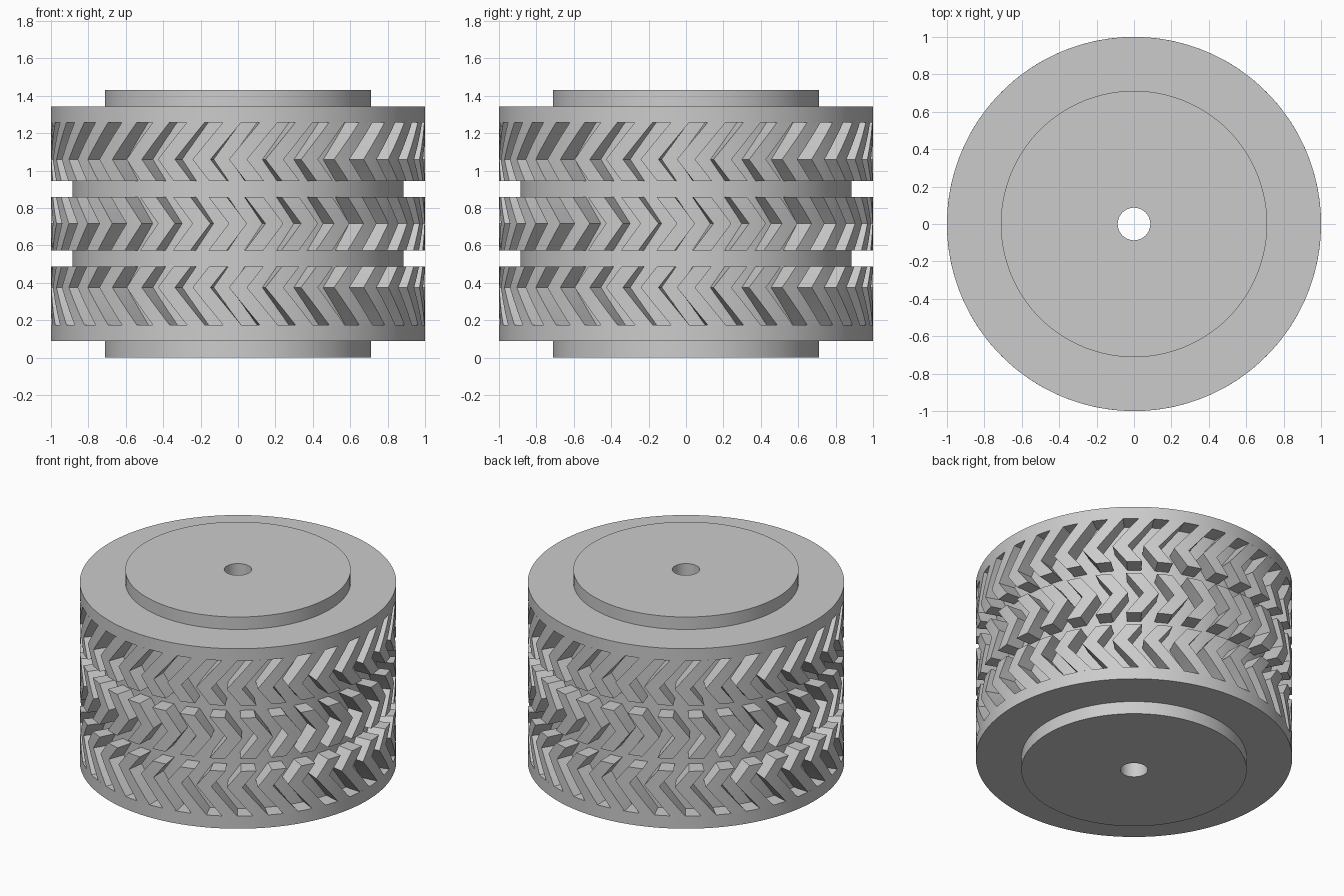
import bpy, bmesh
from math import sin, cos, radians, tau

cube = bpy.data.objects.get("Cube")
if cube:
    bpy.data.objects.remove(cube, do_unlink=True)

GREY = (0.6, 0.6, 0.6, 1)
rubber = bpy.data.materials.new("plain grey")
rubber.use_nodes = True
rubber.diffuse_color = GREY
rubber.node_tree.nodes["Principled BSDF"].inputs["Base Color"].default_value = GREY

BLOCKS = 32
HALF_WIDTH = radians(2.8)
CORE_R = 0.885


def finish(bm, name):
    bmesh.ops.recalc_face_normals(bm, faces=bm.faces)
    mesh = bpy.data.meshes.new(name)
    bm.to_mesh(mesh)
    bm.free()
    mesh.materials.append(rubber)
    obj = bpy.data.objects.new(name, mesh)
    bpy.context.collection.objects.link(obj)
    bpy.ops.object.select_all(action="DESELECT")
    obj.select_set(True)
    bpy.context.view_layer.objects.active = obj
    bpy.ops.object.shade_smooth_by_angle(angle=radians(20))
    return obj


def lathe(name, profile, sides=128):
    """Revolve a closed (radius, height) outline around the z axis."""
    bm = bmesh.new()
    rings = [[bm.verts.new((r * cos(tau * i / sides), r * sin(tau * i / sides), z))
              for r, z in profile] for i in range(sides)]
    n = len(profile)
    for i in range(sides):
        a, b = rings[i], rings[(i + 1) % sides]
        for j in range(n):
            k = (j + 1) % n
            bm.faces.new((a[j], b[j], b[k], a[k]))
    return finish(bm, name)


def tread_row(name, path, steps=3, across=2):
    """Ring of chevron blocks; path lists (sideways offset, height) points."""
    line = []
    for (s0, z0), (s1, z1) in zip(path, path[1:]):
        line += [(s0 + (s1 - s0) * t / steps, z0 + (z1 - z0) * t / steps)
                 for t in range(steps)]
    line.append(path[-1])
    bm = bmesh.new()
    for b in range(BLOCKS):
        sections = []
        for s, z in line:
            angles = [tau * b / BLOCKS + s + HALF_WIDTH * (2 * k / across - 1)
                      for k in range(across + 1)]
            outline = [(1, a) for a in angles] + [(CORE_R - 0.02, a) for a in reversed(angles)]
            sections.append([bm.verts.new((r * sin(a), -r * cos(a), z)) for r, a in outline])
        for lo, hi in zip(sections, sections[1:]):
            for j in range(len(lo)):
                k = (j + 1) % len(lo)
                bm.faces.new((lo[j], lo[k], hi[k], hi[j]))
        bm.faces.new(sections[0])
        bm.faces.new(sections[-1])
    return finish(bm, name)


# Wheel body: hub discs, shoulders, recessed core and axle hole
lathe("wheel_body", [
    (0.087, 0), (0.712, 0), (0.712, 0.088), (1, 0.088), (1, 0.175), (CORE_R, 0.175),
    (CORE_R, 1.258), (1, 1.258), (1, 1.343), (0.712, 1.343), (0.712, 1.43), (0.087, 1.43)])

# Three rings of chevron tread, the middle one pointing the other way
tread_row("lower_tread", [(0.165, 0.175), (0, 0.375), (0.09, 0.488)])
tread_row("middle_tread", [(-0.11, 0.573), (0, 0.717), (-0.11, 0.86)])
tread_row("upper_tread", [(0.09, 0.945), (0, 1.06), (0.165, 1.258)])
